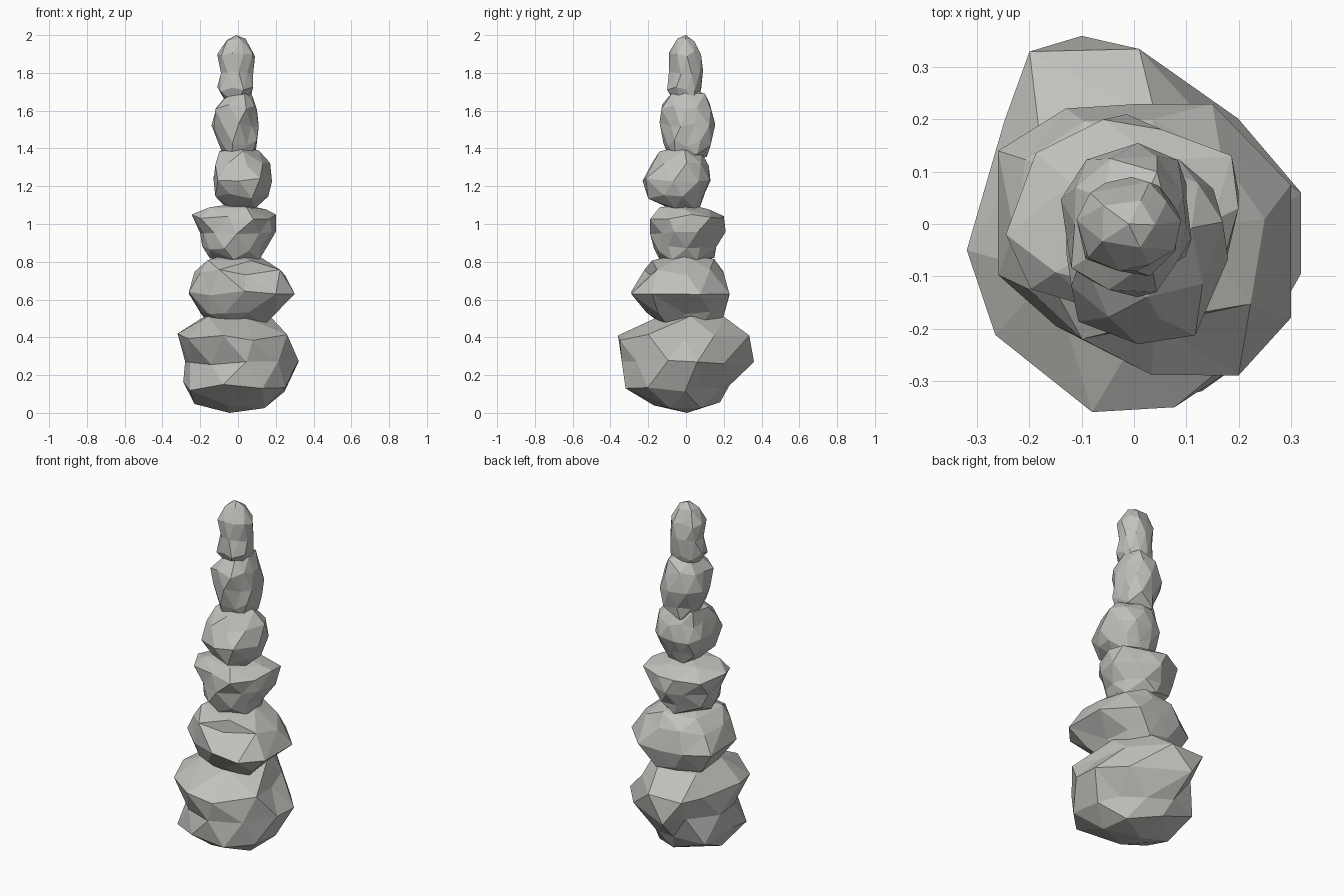
import bpy, bmesh, math, random
from mathutils import Vector

if "Cube" in bpy.data.objects:
    bpy.data.objects.remove(bpy.data.objects["Cube"])

# one grey stone colour
stone = bpy.data.materials.new("stone_grey")
stone.diffuse_color = (0.53, 0.53, 0.505, 1)
stone.use_nodes = True
stone.node_tree.nodes["Principled BSDF"].inputs["Base Color"].default_value = stone.diffuse_color

LEVELS = (-0.85, -0.5, 0.0, 0.5, 0.85)


def fit(values, lo, hi):
    a, b = min(values), max(values)
    return [lo + (v - a) / (b - a) * (hi - lo) for v in values]


def ring_radius(angle, ring, corners):
    """Radius of the eight-sided outline given by a ring's x/y limits and by
    how far its four diagonal corners (NE, NW, SW, SE) bulge."""
    x0, x1, y0, y1 = ring
    reach = [x1, y1, -x0, -y0]
    limits = []
    for k in range(4):
        diagonal = math.hypot(reach[k], reach[(k + 1) % 4]) / math.sqrt(2)
        limits += [reach[k], diagonal * corners[k]]
    best = 9
    for k, limit in enumerate(limits):
        c = math.cos(angle - k * math.pi / 4)
        if c > 0.3:
            best = min(best, limit / c)
    return best


def make_rock(name, seed, bottom, top, corners, rings, crags=()):
    """Craggy low-poly boulder: icosphere whose five rings are jittered and
    fitted to (x min, x max, y min, y max), listed from bottom to top.
    The nearest corner is then pulled onto each jutting crag point."""
    rng = random.Random(seed)
    mid, half = (bottom + top) / 2, (top - bottom) / 2
    bm = bmesh.new()
    bmesh.ops.create_icosphere(bm, subdivisions=2, radius=1)
    groups = {}
    for v in bm.verts:
        if abs(v.co.z) < 0.98:
            i = min(range(5), key=lambda k: abs(LEVELS[k] - v.co.z))
            groups.setdefault(i, []).append(v)
        else:
            x0, x1, y0, y1 = rings[4 if v.co.z > 0 else 0]
            v.co = ((x0 + x1) / 2, (y0 + y1) / 2, mid + half * v.co.z)
    for i, verts in groups.items():
        xs, ys = [], []
        for v in verts:
            angle = math.atan2(v.co.y, v.co.x) + rng.uniform(-0.08, 0.08)
            r = ring_radius(angle, rings[i], corners) * rng.uniform(0.86, 1.06)
            xs.append(r * math.cos(angle))
            ys.append(r * math.sin(angle))
        xs = fit(xs, *rings[i][:2])
        ys = fit(ys, *rings[i][2:])
        for v, x, y in zip(verts, xs, ys):
            v.co = (x, y, mid + half * (v.co.z + rng.uniform(-0.06, 0.06)))
    free = list(bm.verts)
    for crag in crags:
        v = min(free, key=lambda w: (w.co - Vector(crag)).length)
        v.co = crag
        free.remove(v)
    bmesh.ops.recalc_face_normals(bm, faces=bm.faces)
    mesh = bpy.data.meshes.new(name)
    bm.to_mesh(mesh)
    bm.free()
    mesh.materials.append(stone)
    bpy.context.collection.objects.link(bpy.data.objects.new(name, mesh))


# stacked boulders, bottom to top
make_rock("base_rock", 1, 0.0, 0.54, (.80, 1.1, .96, .95), [
    (-.23, .14, -.17, .18), (-.29, .25, -.32, .23), (-.28, .32, -.34, .36),
    (-.32, .26, -.36, .335), (-.18, .17, -.16, .20)],
    [(.32, .06, .27), (-.32, -.05, .42), (-.08, -.36, .41), (.13, -.32, .13),
     (-.10, .36, .27), (-.20, .33, .41), (.01, .335, .41)])
make_rock("second_rock", 2, 0.42, 0.85, (1, 1.13, .9, 1.15), [
    (-.11, .13, -.12, .13), (-.20, .20, -.21, .20), (-.26, .30, -.30, .23),
    (-.23, .25, -.22, .20), (-.16, .11, -.18, .15)],
    [(.30, -.18, .63), (.20, -.29, .63), (.15, .23, .63), (-.26, .14, .63)])
make_rock("third_rock", 3, 0.79, 1.11, (1, .93, 1, .93), [
    (-.15, .11, -.14, .15), (-.19, .15, -.17, .16), (-.20, .20, -.19, .21),
    (-.245, .20, -.19, .20), (-.15, .15, -.14, .12)],
    [(-.245, -.02, 1.05), (.20, .03, 1.05)])
make_rock("fourth_rock", 4, 1.06, 1.41, (1, 1.08, 1, 1), [
    (-.06, .09, -.08, .07), (-.12, .16, -.20, .10), (-.13, .18, -.23, .13),
    (-.12, .17, -.18, .12), (-.10, .11, -.14, .08)])
make_rock("fifth_rock", 5, 1.33, 1.72, (1.06, 1, 1, 1), [
    (-.08, .09, -.09, .11), (-.11, .10, -.12, .13), (-.14, .11, -.14, .155),
    (-.12, .10, -.13, .13), (-.06, .07, -.07, .10)])
make_rock("top_rock", 6, 1.61, 2.0, (1, 1.04, 1.08, 1), [
    (-.06, .06, -.05, .06), (-.11, .08, -.10, .08), (-.09, .08, -.09, .09),
    (-.11, .09, -.09, .08), (-.06, .04, -.045, .045)])
